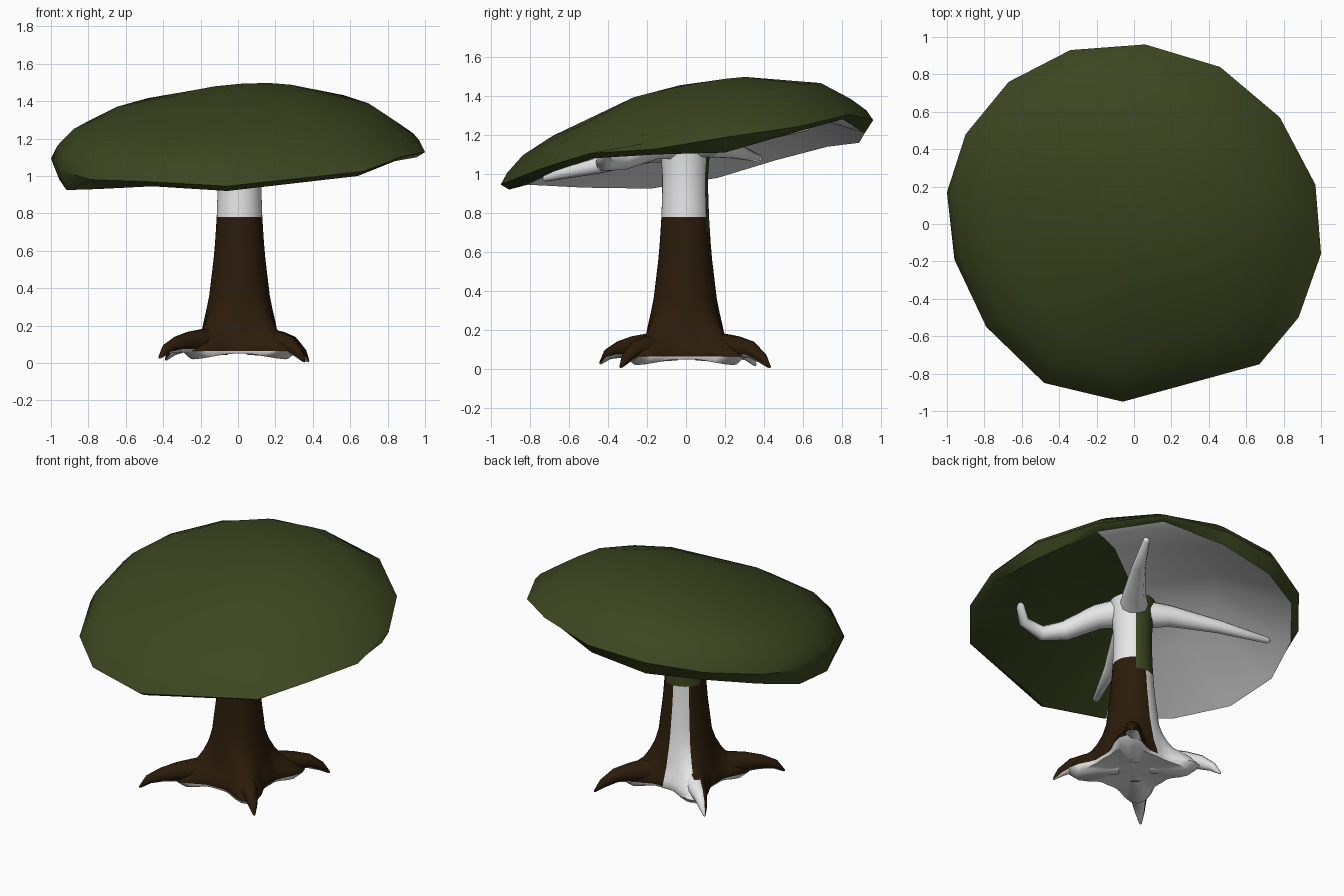
import bpy, bmesh, math
from mathutils import Vector

if "Cube" in bpy.data.objects:
    bpy.data.objects.remove(bpy.data.objects["Cube"])


def mat(name, r, g, b):
    m = bpy.data.materials.new(name)
    m.diffuse_color = (r, g, b, 1)
    m.use_nodes = True
    m.node_tree.nodes["Principled BSDF"].inputs["Base Color"].default_value = m.diffuse_color
    return m


MATS = [mat("leaf green", 0.045, 0.062, 0.014),
        mat("bark brown", 0.024, 0.0115, 0.003),
        mat("bare white", 0.80, 0.80, 0.80)]
GREEN, BROWN, WHITE = 0, 1, 2


def build(name, rings, color, sharp=50):
    """Skin a list of point rings; a ring of one point closes as a fan."""
    bm = bmesh.new()
    vs = [[bm.verts.new(p) for p in r] for r in rings]
    for a, b in zip(vs, vs[1:]):
        n = max(len(a), len(b))
        for i in range(n):
            j = (i + 1) % n
            if len(a) == 1:
                bm.faces.new((a[0], b[j], b[i]))
            elif len(b) == 1:
                bm.faces.new((a[i], a[j], b[0]))
            else:
                bm.faces.new((a[i], a[j], b[j], b[i]))
    bmesh.ops.recalc_face_normals(bm, faces=bm.faces)
    bm.normal_update()
    for f in bm.faces:
        f.material_index = color(f.calc_center_median(), f.normal)
    me = bpy.data.meshes.new(name)
    bm.to_mesh(me)
    bm.free()
    for m in MATS:
        me.materials.append(m)
    ob = bpy.data.objects.new(name, me)
    bpy.context.collection.objects.link(ob)
    bpy.context.view_layer.objects.active = ob
    ob.select_set(True)
    bpy.ops.object.shade_smooth_by_angle(angle=math.radians(sharp))
    ob.select_set(False)
    return ob


def tube(name, path, radii, color, n=10):
    """Tapered tube along a path with pointed ends."""
    pts = [Vector(p) for p in path]
    rings = [[pts[0]]]
    for k, (p, r) in enumerate(zip(pts, radii)):
        d = (pts[min(k + 1, len(pts) - 1)] - pts[max(k - 1, 0)]).normalized()
        side = d.cross(Vector((0, 0, 1))).normalized()
        up = side.cross(d)
        rings.append([p + r * (side * math.cos(t) + up * math.sin(t))
                      for t in (2 * math.pi * i / n for i in range(n))])
    end = pts[-1] + (pts[-1] - pts[-2]).normalized() * radii[-1]
    rings.append([end])
    return build(name, rings, color)


def degrees(c):
    return math.degrees(math.atan2(c.y, c.x))


# Canopy: x, y of the widest ring and z of the lower rim
RIM = [(1.0, -.16, 1.10), (.97, .21, 1.11), (.78, .57, 1.21), (.46, .84, 1.28),
       (.06, .96, 1.21), (-.34, .93, 1.16), (-.67, .76, 1.14), (-.90, .48, 1.07),
       (-1.0, .17, .98), (-.96, -.19, .925), (-.79, -.55, .93), (-.48, -.85, .945),
       (-.06, -.95, .92), (.67, -.75, 1.0), (.88, -.50, 1.08)]


def canopy_ring(s, z0, slope_y, slope_x=0):
    return [(x * s, y * s, z0 + slope_y * y + slope_x * x) for x, y, _ in RIM]


def canopy_color(c, n):
    under = n.z < -0.35 and math.hypot(c.x, c.y) < 0.84
    return WHITE if under and not -125 < degrees(c) < 25 else GREEN


wide = [(x, y, max(1.11 + .17 * y + .045 * x, zb + .025)) for x, y, zb in RIM]
build("canopy", [
    [(0, 0, 1.32)],
    canopy_ring(.5, 1.245, .12, .03),
    [(x * .955, y * .955, zb) for x, y, zb in RIM],
    wide,
    canopy_ring(.965, 1.165, .165, .03),
    canopy_ring(.88, 1.24, .15, .015),
    canopy_ring(.72, 1.33, .14, .03),
    canopy_ring(.36, 1.425, .07, .03),
    [(-.03, -.03, 1.455)]], canopy_color)

# Trunk: flared lathe, lobed toward the four diagonal roots at the base
# (z, radius, lobe)
PROFILE = [(.035, .23, .12), (.065, .24, .17), (.10, .23, .15), (.14, .215, .11),
           (.18, .20, .06), (.23, .19, .03), (.29, .176, .01), (.36, .162, 0),
           (.46, .15, 0), (.56, .138, 0), (.64, .131, 0), (.70, .127, 0),
           (.78, .122, 0), (.9, .118, 0), (1.0, .118, 0), (1.1, .125, 0),
           (1.22, .14, 0)]


def trunk_color(c, n):
    a = degrees(c)
    if n.z < -.3:
        return WHITE
    if c.z > .70 and 55 < a < 170:
        return GREEN
    if c.z > .78 or (c.z < .70 and 88 < a < 136):
        return WHITE
    return BROWN


N = 48
trunk = [[(0, 0, .06)]]
for z, r, lobe in PROFILE:
    ring = []
    for i in range(N):
        t = 2 * math.pi * i / N
        w = (.5 - .5 * math.cos(4 * t)) ** 2.2
        rr = r + lobe * w
        low = .015 * (1 - 2 * w) if z < .05 else 0
        ring.append((.008 + rr * math.cos(t), -.004 + rr * math.sin(t), z + low))
    trunk.append(ring)
trunk.append([(0, 0, 1.28)])
build("trunk", trunk, trunk_color)

# Roots: tapered, drooping to pointed tips
for name, x, y, z in [("front_left_root", -.425, -.445, .03),
                      ("front_right_root", .36, -.34, .01),
                      ("back_right_root", .38, .435, .01),
                      ("back_left_root", -.39, .36, .02)]:
    def root_color(c, n, x=x, y=y):
        bare_side = x < 0 < y and n.x * y - n.y * x > 0
        return WHITE if n.z < -.6 or bare_side else BROWN
    tube(name,
         [(x * f, y * f, h) for f, h in
          [(.2, .12), (.42, .11), (.6, .11), (.76, .10), (.9, z + .045), (.985, z)]],
         [.08, .075, .06, .044, .028, .008], root_color)

# Branches under the canopy
BRANCHES = {
    "back_right_branch": [(0, 0, 1.15), (.14, .17, 1.18), (.28, .38, 1.21), (.42, .62, 1.24)],
    "back_left_branch": [(0, 0, 1.15), (-.18, .12, 1.15), (-.45, .25, 1.12), (-.75, .37, 1.08)],
    "front_right_branch": [(0, 0, 1.17), (.15, -.17, 1.15), (.27, -.33, 1.08),
                           (.38, -.42, 1.06), (.52, -.42, 1.09), (.64, -.34, 1.20)],
    "front_left_branch": [(0, 0, 1.15), (-.08, -.2, 1.12), (-.2, -.46, 1.04), (-.3, -.72, .98)],
}
for name, path in BRANCHES.items():
    k = len(path) - 1
    tube(name, path, [.10 - .08 * (i / k) ** .8 for i in range(k + 1)],
         lambda c, n: WHITE)
